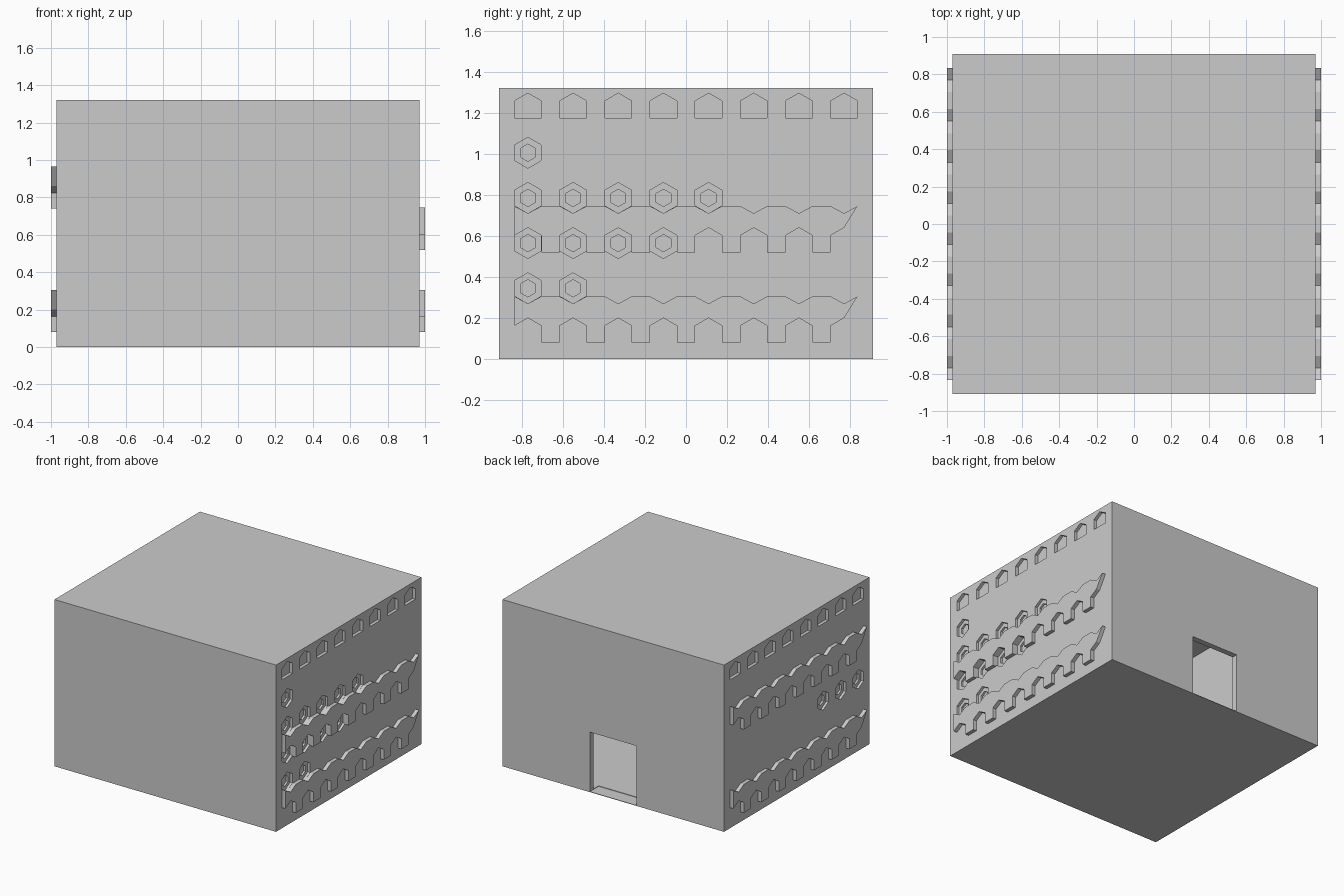
import bpy, bmesh

if "Cube" in bpy.data.objects:
    bpy.data.objects.remove(bpy.data.objects["Cube"])

COLS = [-0.77 + 0.22 * j for j in range(8)]
ROWS = [0.125 + 0.22 * i for i in range(6)]


def prism_mesh(bm, profile, x0, x1):
    """Extrude a (y, z) profile between two x positions."""
    a = [bm.verts.new((x0, y, z)) for y, z in profile]
    b = [bm.verts.new((x1, y, z)) for y, z in profile]
    bm.faces.new(a)
    bm.faces.new(b)
    n = len(a)
    for i in range(n):
        bm.faces.new((a[i], a[(i + 1) % n], b[(i + 1) % n], b[i]))


def make(name, prisms):
    bm = bmesh.new()
    for p in prisms:
        prism_mesh(bm, *p)
    bmesh.ops.recalc_face_normals(bm, faces=bm.faces)
    me = bpy.data.meshes.new(name)
    bm.to_mesh(me)
    bm.free()
    ob = bpy.data.objects.new(name, me)
    bpy.context.collection.objects.link(ob)
    return ob


def rect(y0, y1, z0, z1):
    return [(y0, z0), (y1, z0), (y1, z1), (y0, z1)]


def hexagon(y, z, r):
    w, h = r * 0.866, r * 0.5
    return [(y, z - r), (y + w, z - h), (y + w, z + h),
            (y, z + r), (y - w, z + h), (y - w, z - h)]


def arch(y, z):
    return [(y - .065, z - .045), (y - .065, z + .0375), (y, z + .075),
            (y + .065, z + .0375), (y + .065, z - .045)]


def band(row):
    """Strip with arched lower edge and notched upper edge."""
    z = ROWS[row]
    low, top = [], []
    for j, y in enumerate(COLS):
        pts = arch(y, z)
        if j == 0:
            pts = pts[1:]
        if j == 7:
            pts = pts[:3]
        low += pts
        top += [(y - .065, z + .18), (y, z + .145), (y + .065, z + .18)]
    return low + top[::-1]


def cut(target, cutter):
    m = target.modifiers.new(cutter.name, 'BOOLEAN')
    m.operation = 'DIFFERENCE'
    m.solver = 'EXACT'
    m.object = cutter
    cutter.hide_render = True
    cutter.hide_set(True)


def flip(profile):
    return [(-y, z) for y, z in profile]


# hollow body with a doorway in the back wall
body = make("house_body", [(rect(-.91, .91, 0, 1.32), -.97, .97)])
cut(body, make("room_cutter", [(rect(-.865, .865, .008, 1.312), -.922, .922)]))
cut(body, make("door_cutter", [(rect(.8, 1.0, .004, .475), -.205, .205)]))

# hexagonal pockets in the side walls
right = [(3, j) for j in range(5)] + [(2, j) for j in range(4)]
right += [(1, 0), (1, 1), (4, 0)]
left = [(2, j) for j in (5, 6, 7)]
wide, deep = [], []
for s, cells in ((1, right), (-1, left)):
    turn = flip if s < 0 else list
    for i, j in cells:
        wide.append((turn(hexagon(COLS[j], ROWS[i], .075)), s * .95, s * .985))
        deep.append((turn(hexagon(COLS[j], ROWS[i], .042)), s * .935, s * .96))
    for y in COLS:
        wide.append((turn(arch(y, ROWS[5] - .005)), s * .945, s * .985))
cut(body, make("pocket_cutter", wide))
cut(body, make("pocket_core_cutter", deep))

# raised wavy bands on both sides
for side, s, rows in (("right", 1, (0, 2)), ("left", -1, (0, 3))):
    for i in rows:
        p = band(i)
        make(f"{side}_band_{i}", [(flip(p) if s < 0 else p, s * .97, s * 1.0)])
